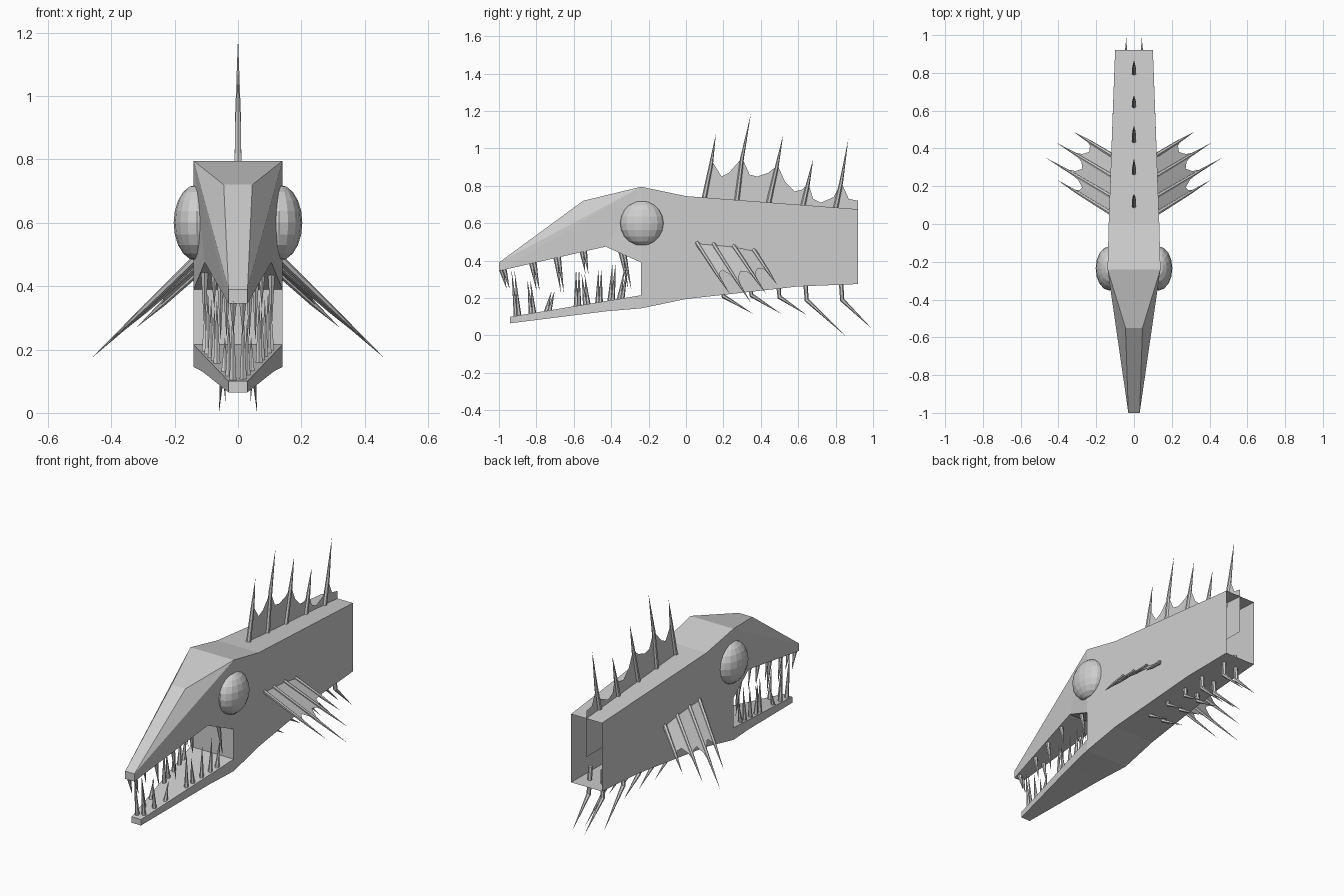
import bpy, bmesh, math
from mathutils import Vector

cube = bpy.data.objects.get("Cube")
if cube:
    bpy.data.objects.remove(cube, do_unlink=True)

grey = bpy.data.materials.new("bone grey")
grey.use_nodes = True
colour = (0.62, 0.62, 0.62, 1)
grey.diffuse_color = colour
grey.node_tree.nodes["Principled BSDF"].inputs["Base Color"].default_value = colour


def finish(name, bm, tidy=True):
    if tidy:
        bmesh.ops.recalc_face_normals(bm, faces=bm.faces)
    mesh = bpy.data.meshes.new(name)
    bm.to_mesh(mesh)
    bm.free()
    mesh.materials.append(grey)
    obj = bpy.data.objects.new(name, mesh)
    bpy.context.collection.objects.link(obj)
    return obj


def shell(name, outline, open_edges=()):
    """Mirror a side outline of (half width, y, z) and bridge both sides."""
    bm = bmesh.new()
    left = [bm.verts.new((w, y, z)) for w, y, z in outline]
    right = [bm.verts.new((-w, y, z)) for w, y, z in outline]
    n = len(outline)
    for i in range(1, n - 1):
        bm.faces.new((left[0], left[i], left[i + 1]))
        bm.faces.new((right[0], right[i + 1], right[i]))
    for i in range(n):
        if i not in open_edges:
            j = (i + 1) % n
            bm.faces.new((left[i], right[i], right[j], left[j]))
    return finish(name, bm)


def spine(bm, points, radii, sides=6):
    """Thin tapering rod along a path, ending in a point."""
    points = [Vector(p) for p in points]
    rings = []
    for i, (p, r) in enumerate(zip(points[:-1], radii)):
        d = (points[i + 1] - points[max(i - 1, 0)]).normalized()
        u = d.cross(Vector((1, 0, 0))).normalized()
        v = d.cross(u)
        rings.append([bm.verts.new(p + r * (u * math.cos(a) + v * math.sin(a)))
                      for a in (math.tau * k / sides for k in range(sides))])
    tip = bm.verts.new(points[-1])
    bm.faces.new(rings[0])
    for k in range(sides):
        m = (k + 1) % sides
        for a, b in zip(rings, rings[1:]):
            bm.faces.new((a[k], a[m], b[m], b[k]))
        bm.faces.new((rings[-1][k], rings[-1][m], tip))


# Head and body, open at the tail end
shell("snout", [(.14, -.24, .795), (.045, -.55, .72), (.03, -1, .39),
                (.03, -1, .345), (.105, -.43, .475), (.14, -.24, .39)], {5})
shell("lower_jaw", [(.14, -.24, .215), (.03, -.94, .1), (.03, -.94, .065),
                    (.112, -.42, .13), (.14, -.24, .145)], {4})
shell("neck", [(.14, -.24, .795), (.14, -.24, .145),
               (.134, 0, .195), (.134, 0, .745)], {0, 2})
shell("trunk", [(.134, 0, .745), (.134, 0, .195), (.112, .6, .262),
                (.1, .92, .275), (.1, .92, .675)], {0, 3})
bm = bmesh.new()
bm.faces.new([bm.verts.new((x, -.24, z)) for x, z in
              ((-.14, .215), (.14, .215), (.14, .39), (-.14, .39))])
finish("throat", bm, False)

# Eyes
for side, label in ((1, "left"), (-1, "right")):
    bm = bmesh.new()
    bmesh.ops.create_uvsphere(bm, u_segments=16, v_segments=10, radius=1)
    for v in bm.verts:
        v.co = Vector((side * .13 + v.co.x * .073, -.235 + v.co.y * .117, .6 + v.co.z * .12))
    finish(label + "_eye", bm)


def jaw_width(y, tip):
    return .03 + .11 * (y - tip) / (-.24 - tip)


# Teeth: base y, base z, tip y, tip z
upper = [(-.98, .355, -.95, .245), (-.82, .395, -.79, .235), (-.69, .425, -.66, .225),
         (-.55, .455, -.53, .33), (-.34, .445, -.3, .245)]
lower = [(-.9, .1, -.925, .35), (-.82, .11, -.84, .3), (-.74, .125, -.71, .24),
         (-.58, .15, -.58, .36), (-.53, .16, -.55, .33), (-.465, .17, -.46, .36),
         (-.4, .18, -.385, .385), (-.35, .19, -.32, .36)]
for name, teeth, front in (("upper_teeth", upper, -1), ("lower_teeth", lower, -.94)):
    bm = bmesh.new()
    for y, z, ty, tz in teeth:
        w = max(jaw_width(y, front) - .02, .015)
        for side in (1, -1):
            shift = .008 * side
            spine(bm, [(side * w, y + shift, z), (side * w, ty + shift, tz)], [.013])
    finish(name, bm)

# Dorsal fin: spines with a membrane reaching into the body
bm = bmesh.new()
for by, bz, my, mz, ty, tz in ((.09, .7, .135, .92, .16, 1.08),
                               (.268, .69, .3, .95, .347, 1.185),
                               (.435, .68, .485, .9, .52, 1.075),
                               (.62, .67, .652, .81, .68, .945),
                               (.795, .66, .83, .82, .868, 1.05)):
    spine(bm, [(0, by, bz), (0, my, mz), (0, ty, tz)], [.014, .01])
finish("dorsal_spines", bm)
web = [(.08, .45), (.92, .45), (.92, .72), (.87, .73), (.83, .82), (.79, .74), (.72, .71),
       (.68, .73), (.655, .81), (.62, .78), (.58, .77), (.53, .82), (.49, .91), (.44, .87),
       (.38, .85), (.34, .86), (.3, .95), (.23, .87), (.19, .85), (.14, .93), (.08, .72)]
bm = bmesh.new()
bm.faces.new([bm.verts.new((0, y, z)) for y, z in web])
finish("dorsal_web", bm, False)

# Belly spines: stub, knee, swept back tip
bm = bmesh.new()
for y, base, knee, ty, tz, tx in ((.19, .27, .21, .36, .115, .05), (.34, .29, .215, .51, .115, .05),
                                  (.49, .31, .205, .645, .11, .05), (.635, .34, .19, .85, 0, .06),
                                  (.825, .35, .19, .995, .035, .04)):
    for side in (1, -1):
        spine(bm, [(side * .04, y, base), (side * .045, y + .01, knee),
                   (side * tx, ty, tz)], [.013, .012])
finish("belly_spines", bm)

# Pectoral fins: four rods with a notched membrane between them
rods = [((.11, .05, .51), (.41, .235, .22)), ((.11, .14, .5), (.465, .35, .17)),
        ((.11, .25, .485), (.41, .43, .22)), ((.11, .36, .46), (.32, .488, .27))]
for side, label in ((1, "left"), (-1, "right")):
    mirrored = [[Vector((side * x, y, z)) for x, y, z in rod] for rod in rods]
    bm = bmesh.new()
    for a, b in mirrored:
        spine(bm, [a, a.lerp(b, .6), b], [.012, .009])
    finish(label + "_pectoral_spines", bm)
    bm = bmesh.new()
    for (a, b), (c, d) in zip(mirrored, mirrored[1:]):
        inner, outer = [], []
        for t, reach in ((0, .72), (.2, .58), (.5, .5), (.8, .54), (1, .66)):
            inner.append(bm.verts.new(a.lerp(c, t)))
            outer.append(bm.verts.new(a.lerp(c, t).lerp(b.lerp(d, t), reach)))
        for i in range(4):
            bm.faces.new((inner[i], inner[i + 1], outer[i + 1], outer[i]))
    finish(label + "_pectoral_web", bm)
